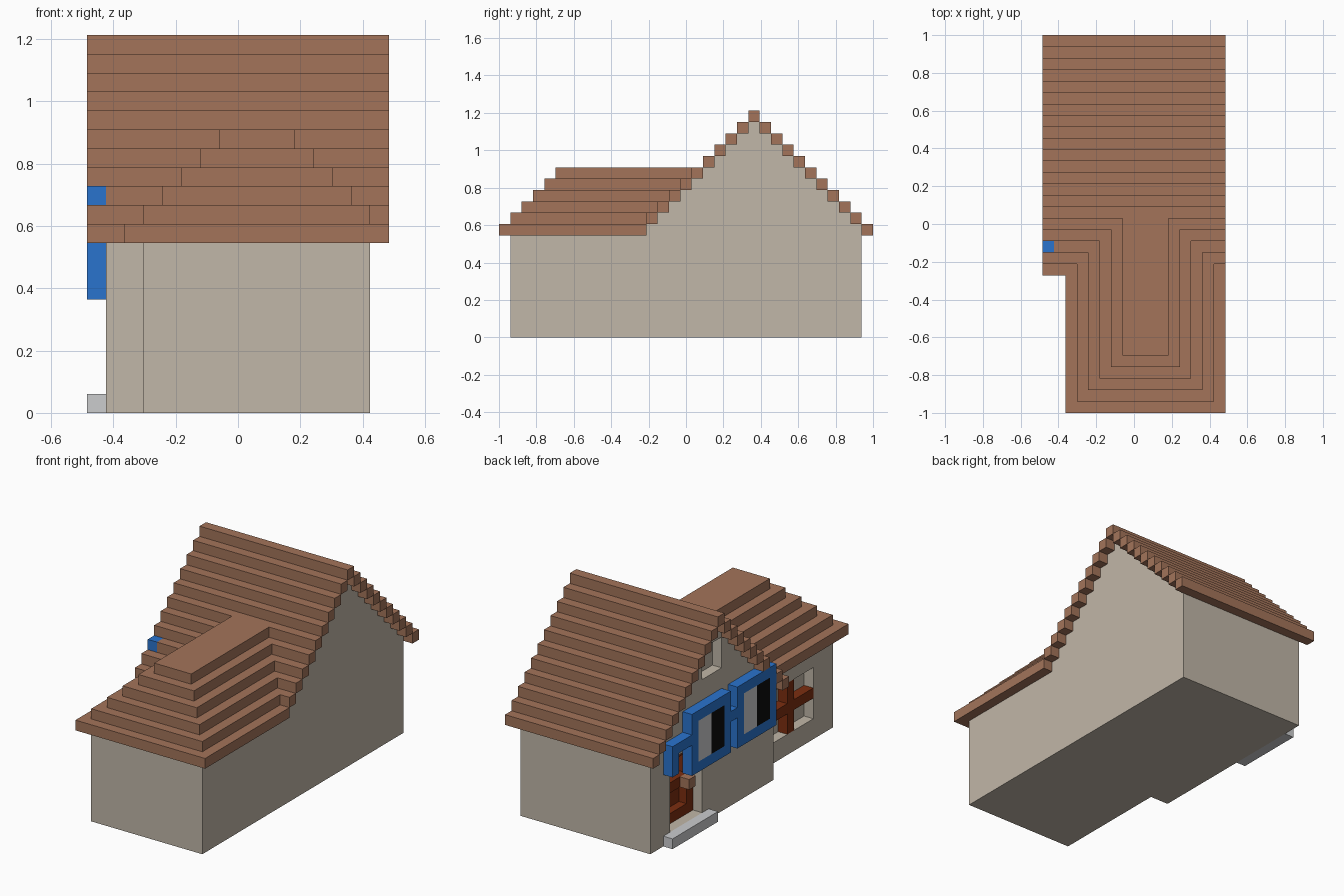
import bpy, bmesh

if "Cube" in bpy.data.objects:
    bpy.data.objects.remove(bpy.data.objects["Cube"])

V = 2 / 33  # one grid block


def P(i, j, k):
    """Grid position (blocks) to model position."""
    return ((i - 8) * V, (j - 16.5) * V, k * V)


def srgb(r, g, b):
    f = lambda c: c / 12.92 if c <= 0.04045 else ((c + 0.055) / 1.055) ** 2.4
    return (f(r / 255), f(g / 255), f(b / 255), 1)


def material(name, *rgb):
    m = bpy.data.materials.new(name)
    m.diffuse_color = srgb(*rgb)
    m.use_nodes = True
    m.node_tree.nodes["Principled BSDF"].inputs["Base Color"].default_value = m.diffuse_color
    return m


WALL = material("beige wall", 193, 183, 168)
ROOF = material("clay brown", 163, 116, 90)
BLUE = material("bright blue", 42, 116, 206)
PALE = material("light grey", 203, 204, 206)
BLACK = material("black", 12, 12, 12)
WOOD = material("dark red wood", 124, 46, 16)


def finish(name, bm, mat):
    bmesh.ops.recalc_face_normals(bm, faces=bm.faces)
    me = bpy.data.meshes.new(name)
    bm.to_mesh(me)
    bm.free()
    me.materials.append(mat)
    ob = bpy.data.objects.new(name, me)
    bpy.context.collection.objects.link(ob)
    return ob


def boxes(name, mat, cells):
    """Boxes given as (i0, i1, j0, j1, k0, k1) in blocks."""
    bm = bmesh.new()
    for i0, i1, j0, j1, k0, k1 in cells:
        a, b = P(i0, j0, k0), P(i1, j1, k1)
        vs = bmesh.ops.create_cube(bm, size=1)["verts"]
        for v in vs:
            v.co = [a[n] if v.co[n] < 0 else b[n] for n in range(3)]
    return finish(name, bm, mat)


def prism(name, mat, profile, i0, i1):
    """Side profile of (j, k) points extruded along x."""
    bm = bmesh.new()
    f = bm.faces.new([bm.verts.new(P(i0, j, k)) for j, k in profile])
    ext = bmesh.ops.extrude_face_region(bm, geom=[f])["geom"]
    for v in ext:
        if isinstance(v, bmesh.types.BMVert):
            v.co.x = P(i1, 0, 0)[0]
    return finish(name, bm, mat)


def cut(ob, cell):
    c = boxes("cutter", WALL, [cell])
    c.hide_render = True
    m = ob.modifiers.new("opening", "BOOLEAN")
    m.operation, m.object, m.solver = "DIFFERENCE", c, "EXACT"
    bpy.context.view_layer.objects.active = ob
    bpy.ops.object.modifier_apply(modifier=m.name)
    bpy.data.objects.remove(c)


# main house body with stepped gables
up = [p for n in range(10) for p in ((13 + n, 9 + n + 1), (14 + n, 9 + n + 1))]
down = [(45 - j, k) for j, k in reversed(up)]
outline = [(13, 0)] + up[:-1] + down[1:] + [(32, 0)]
house = prism("main_house_body", WALL, outline, 1, 15)
cut(house, (0.5, 3, 24, 29, 1, 8))      # door opening
cut(house, (0.5, 2, 21, 24, 14, 17))    # attic window

# front wing body
wing = boxes("wing_body", WALL, [(3, 15, 1, 13, 0, 9)])
cut(wing, (2.5, 4, 4, 11, 2, 7))        # wing window
boxes("window_cross", WOOD, [(3, 4, 4, 11, 4, 5), (3, 4, 7, 8, 2, 4), (3, 4, 7, 8, 5, 7)])

# main roof: stepped rows on both slopes, one row shortened for the glasses
rows = []
for n in range(11):
    rows.append((1 if n == 2 else 0, 16, 12 + n, 13 + n, 9 + n, 10 + n))
    if n < 10:
        rows.append((0, 16, 32 - n, 33 - n, 9 + n, 10 + n))
boxes("main_roof", ROOF, rows)

# hipped wing roof
boxes("wing_roof", ROOF, [(2 + n, 16 - n, n, 12 + n, 9 + n, 10 + n) for n in range(6)])

# door with two sunken panels, knob and step
boxes("door", WOOD, [(2.8, 3, 25, 28, 2, 7), (2, 3, 24, 25, 1, 8), (2, 3, 28, 29, 1, 8)]
      + [(2, 3, 25, 28, k, k + 1) for k in (1, 4, 7)])
boxes("door_knob", ROOF, [(1, 2, 25, 26, 4, 5)])
boxes("door_step", PALE, [(0, 1, 23, 30, 0, 1)])

# big square glasses sign
frame = [(0, 1, 20, 21, 9, 10), (0, 1, 27, 30, 9, 10), (0, 1, 29, 30, 7, 9)]
for j in (14, 21):
    frame += [(0, 1, j, j + 6, 6, 7), (0, 1, j, j + 6, 11, 12),
              (0, 1, j, j + 1, 7, 11), (0, 1, j + 5, j + 6, 7, 11)]
boxes("glasses_frame", BLUE, frame)
boxes("lens_light_half", PALE, [(0, 1, j + 3, j + 5, 7, 11) for j in (14, 21)])
boxes("lens_dark_half", BLACK, [(0, 1, j + 1, j + 3, 7, 11) for j in (14, 21)])
